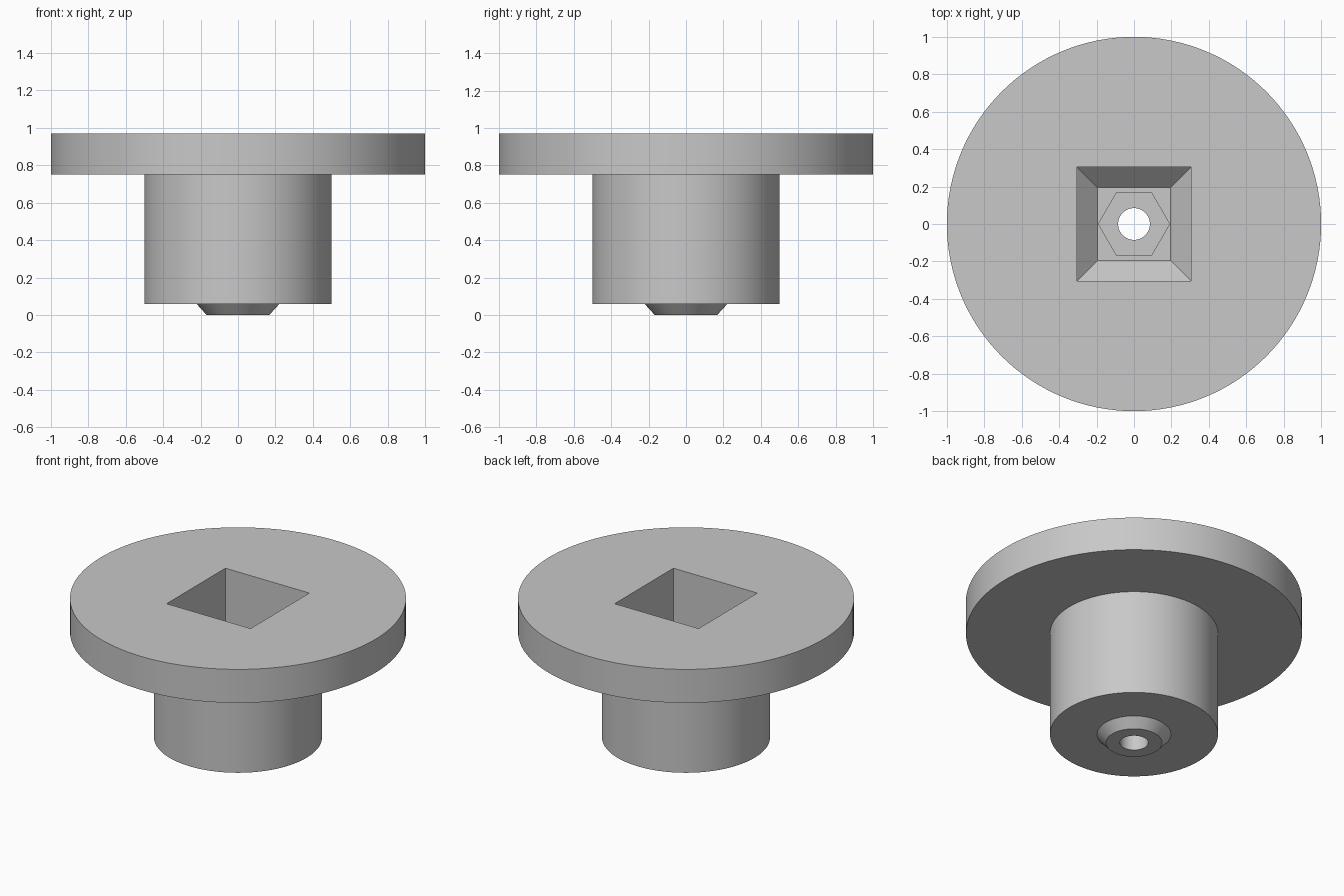
import bpy, bmesh, math

cube = bpy.data.objects.get("Cube")
if cube:
    bpy.data.objects.remove(cube, do_unlink=True)

grey = bpy.data.materials.new("light grey")
grey.use_nodes = True
colour = (0.58, 0.58, 0.58, 1)
grey.diffuse_color = colour
grey.node_tree.nodes["Principled BSDF"].inputs["Base Color"].default_value = colour


def stack(name, sides, profile, turn=0.0):
    """Closed solid made of regular polygons: profile lists (radius, z) upward."""
    bm = bmesh.new()
    rings = []
    for r, z in profile:
        angles = [turn + math.tau * i / sides for i in range(sides)]
        rings.append([bm.verts.new((r * math.cos(a), r * math.sin(a), z)) for a in angles])
    for low, high in zip(rings, rings[1:]):
        for i in range(sides):
            j = (i + 1) % sides
            bm.faces.new((low[i], low[j], high[j], high[i]))
    bm.faces.new(rings[0][::-1])
    bm.faces.new(rings[-1])
    mesh = bpy.data.meshes.new(name)
    bm.to_mesh(mesh)
    bm.free()
    mesh.materials.append(grey)
    obj = bpy.data.objects.new(name, mesh)
    bpy.context.collection.objects.link(obj)
    return obj


# Heights
TOP, FLANGE, BOSS = 0.97, 0.75, 0.058
SOCKET, FUNNEL, NUT = 0.42, 0.31, 0.17
DIAG = math.sqrt(2)

# Flange, boss and tapered foot as one turned body
body = stack("flanged_foot", 128, [
    (0.167, 0), (0.22, BOSS), (0.5, BOSS), (0.5, FLANGE), (1, FLANGE), (1, TOP)])

# Square socket with funnel floor, hexagonal nut recess, screw hole
cutters = [
    stack("square_socket_cutter", 4, [
        (0.195 * DIAG, FUNNEL), (0.305 * DIAG, SOCKET), (0.305 * DIAG, TOP + 0.1)], math.pi / 4),
    stack("nut_recess_cutter", 6, [(0.19, NUT), (0.19, SOCKET)]),
    stack("screw_hole_cutter", 48, [(0.085, -0.1), (0.085, SOCKET)]),
]

bpy.ops.object.select_all(action="DESELECT")
bpy.context.view_layer.objects.active = body
body.select_set(True)
for cutter in cutters:
    cutter.hide_render = True
    cut = body.modifiers.new(cutter.name, "BOOLEAN")
    cut.operation = "DIFFERENCE"
    cut.solver = "EXACT"
    cut.object = cutter
    bpy.ops.object.modifier_apply(modifier=cut.name)
    bpy.data.objects.remove(cutter, do_unlink=True)

bpy.ops.object.shade_smooth_by_angle(angle=math.radians(30))
